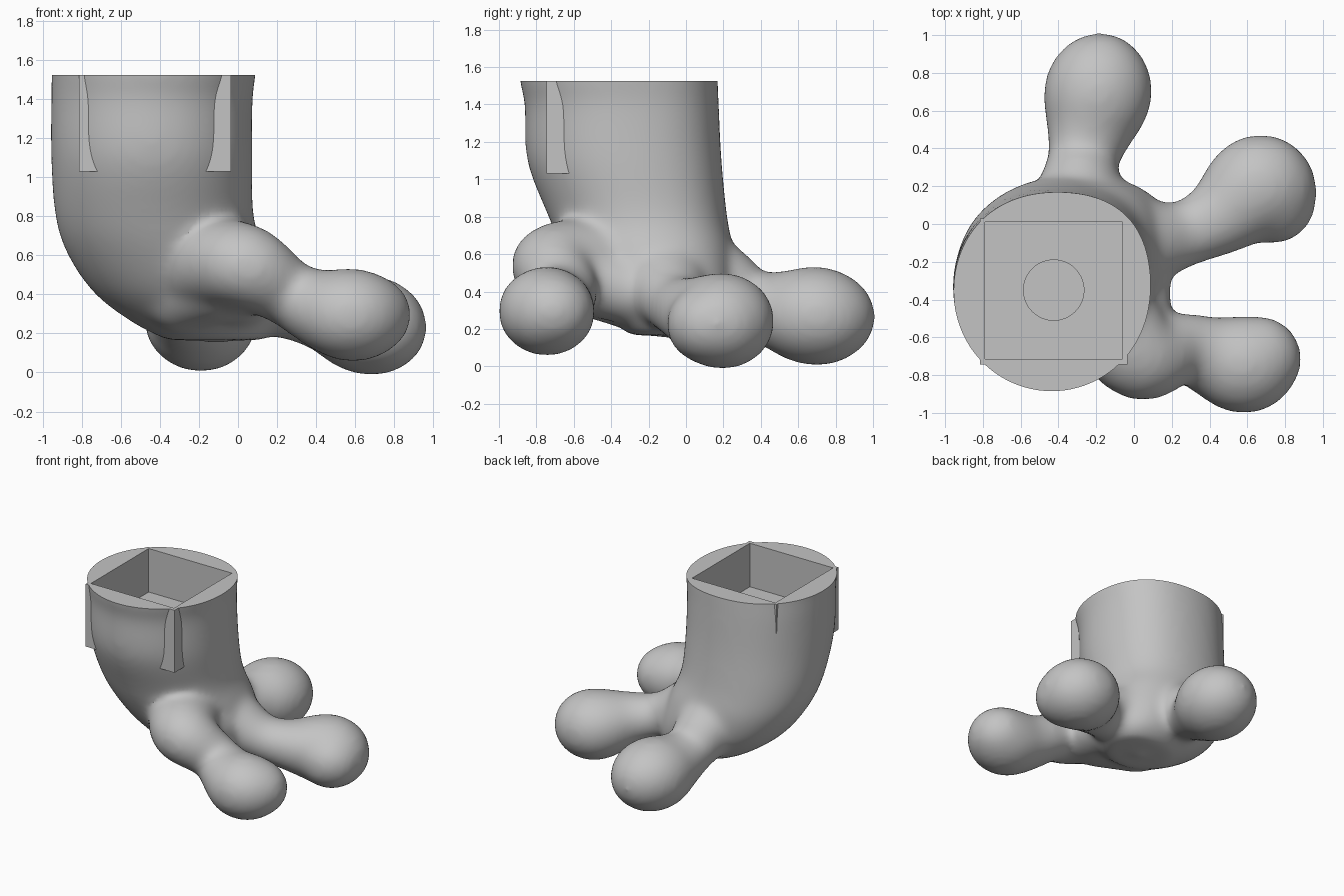
import bpy, bmesh, math
from mathutils import Vector, Matrix

old = bpy.data.objects.get("Cube")
if old:
    bpy.data.objects.remove(old, do_unlink=True)

grey = bpy.data.materials.new("plain grey")
grey.use_nodes = True
grey.diffuse_color = (0.55, 0.55, 0.55, 1)
grey.node_tree.nodes["Principled BSDF"].inputs["Base Color"].default_value = (0.55, 0.55, 0.55, 1)


def finish(bm, name):
    bmesh.ops.recalc_face_normals(bm, faces=bm.faces)
    mesh = bpy.data.meshes.new(name)
    bm.to_mesh(mesh)
    bm.free()
    mesh.materials.append(grey)
    obj = bpy.data.objects.new(name, mesh)
    bpy.context.collection.objects.link(obj)
    return obj


def block(name, low, high):
    bm = bmesh.new()
    low, high = Vector(low), Vector(high)
    bmesh.ops.create_cube(bm, size=1, matrix=Matrix.Translation((low + high) / 2)
                          @ Matrix.Diagonal((high - low).to_4d()))
    return finish(bm, name)


def spline(a, b, c, d, t):
    return 0.5 * (2 * b + (c - a) * t + (2 * a - 5 * b + 4 * c - d) * t * t
                  + (3 * b - a - 3 * c + d) * t ** 3)


def smooth_path(points, steps):
    pts = [Vector(p) for p in points]
    pts = [pts[0]] + pts + [pts[-1]]
    path = [spline(*pts[i:i + 4], s / steps)
            for i in range(len(pts) - 3) for s in range(steps)]
    return path + [pts[-1]]


def corner(angle, direction):
    return max(0, math.cos(angle - direction)) ** 7


# Leg: loft of rounds given as z, x range, y range, fuller at the back corners
leg_sections = [
    (1.70, -0.96, 0.10, -0.90, 0.155), (1.52, -0.955, 0.085, -0.888, 0.165),
    (1.40, -0.957, 0.07, -0.862, 0.17), (1.10, -0.957, 0.07, -0.85, 0.185),
    (0.80, -0.935, 0.075, -0.735, 0.215), (0.60, -0.87, 0.14, -0.65, 0.25),
    (0.40, -0.73, 0.19, -0.54, 0.25), (0.25, -0.53, 0.19, -0.40, 0.20),
    (0.165, -0.36, 0.13, -0.30, 0.11),
]
foot_bm = bmesh.new()
rings = []
for z, x0, x1, y0, y1 in smooth_path(leg_sections, 4):
    ring = []
    for k in range(64):
        a = math.tau * k / 64
        full = 1 + 0.085 * corner(a, math.pi / 4) + 0.02 * corner(a, math.pi * 0.75)
        ring.append(foot_bm.verts.new(((x0 + x1) / 2 + (x1 - x0) / 2 * full * math.cos(a),
                                       (y0 + y1) / 2 + (y1 - y0) / 2 * full * math.sin(a), z)))
    rings.append(ring)
for upper, lower in zip(rings, rings[1:]):
    for k in range(64):
        j = (k + 1) % 64
        foot_bm.faces.new((upper[k], upper[j], lower[j], lower[k]))
foot_bm.faces.new(rings[0])
foot_bm.faces.new(rings[-1])

# Toes and webbing: swept, slightly flattened balls given as x, y, z, radius
sweeps = {
    "front toe": [(-0.15, -0.45, 0.55, 0.27), (0.03, -0.70, 0.545, 0.235),
                  (0.26, -0.655, 0.405, 0.185), (0.44, -0.71, 0.325, 0.22),
                  (0.58, -0.745, 0.295, 0.262), (0.66, -0.715, 0.295, 0.23)],
    "side toe": [(-0.05, -0.12, 0.46, 0.26), (0.24, -0.06, 0.34, 0.18),
                 (0.46, 0.04, 0.29, 0.205), (0.66, 0.195, 0.245, 0.28),
                 (0.73, 0.13, 0.225, 0.238)],
    "back toe": [(-0.32, 0.0, 0.56, 0.25), (-0.29, 0.17, 0.45, 0.225),
                 (-0.27, 0.34, 0.345, 0.19), (-0.225, 0.54, 0.29, 0.24),
                 (-0.19, 0.70, 0.268, 0.29), (-0.175, 0.80, 0.265, 0.215)],
    "toe web": [(0.0, -0.12, 0.36, 0.20), (0.0, -0.45, 0.44, 0.20),
                (0.02, -0.62, 0.48, 0.20)],
    "front fill": [(-0.28, -0.3, 0.4, 0.22), (-0.08, -0.50, 0.46, 0.22)],
    "back keel": [(-0.16, -0.12, 0.62, 0.25), (-0.11, -0.09, 0.36, 0.23)],
}
for path in sweeps.values():
    for x, y, z, r in smooth_path(path, 6):
        bmesh.ops.create_icosphere(foot_bm, subdivisions=3, radius=r,
                                   matrix=Matrix.Translation((x, y, z))
                                   @ Matrix.Diagonal((1, 1, 0.92, 1)))
foot = finish(foot_bm, "foot")

# Square sleeve around the socket, and the cutters
sleeve = block("socket_sleeve", (-0.815, -0.745, 1.03), (-0.035, 0.03, 1.6))
trim = block("top_trim", (-2, -2, 1.525), (2, 2, 2.5))
pocket = block("socket_pocket", (-0.79, -0.715, 1.18), (-0.06, 0.01, 2))
bm = bmesh.new()
bmesh.ops.create_cone(bm, cap_ends=True, segments=48, radius1=0.16, radius2=0.16,
                      depth=0.6, matrix=Matrix.Translation((-0.425, -0.35, 1.2)))
peg_hole = finish(bm, "peg_hole")

# Blend the flesh together, then cut the socket
remesh = foot.modifiers.new("blend", 'REMESH')
remesh.mode = 'VOXEL'
remesh.voxel_size = 0.022
soften = foot.modifiers.new("soften", 'SMOOTH')
soften.factor = 0.5
soften.iterations = 30
helpers = [(sleeve, 'UNION'), (trim, 'DIFFERENCE'),
           (pocket, 'DIFFERENCE'), (peg_hole, 'DIFFERENCE')]
for helper, operation in helpers:
    cut = foot.modifiers.new(helper.name, 'BOOLEAN')
    cut.operation = operation
    cut.solver = 'EXACT'
    cut.object = helper
    helper.hide_render = True

bpy.ops.object.select_all(action='DESELECT')
foot.select_set(True)
bpy.context.view_layer.objects.active = foot
for name in [m.name for m in foot.modifiers]:
    bpy.ops.object.modifier_apply(modifier=name)
for helper, _ in helpers:
    bpy.data.objects.remove(helper, do_unlink=True)
bpy.ops.object.shade_smooth_by_angle(angle=math.radians(35))
